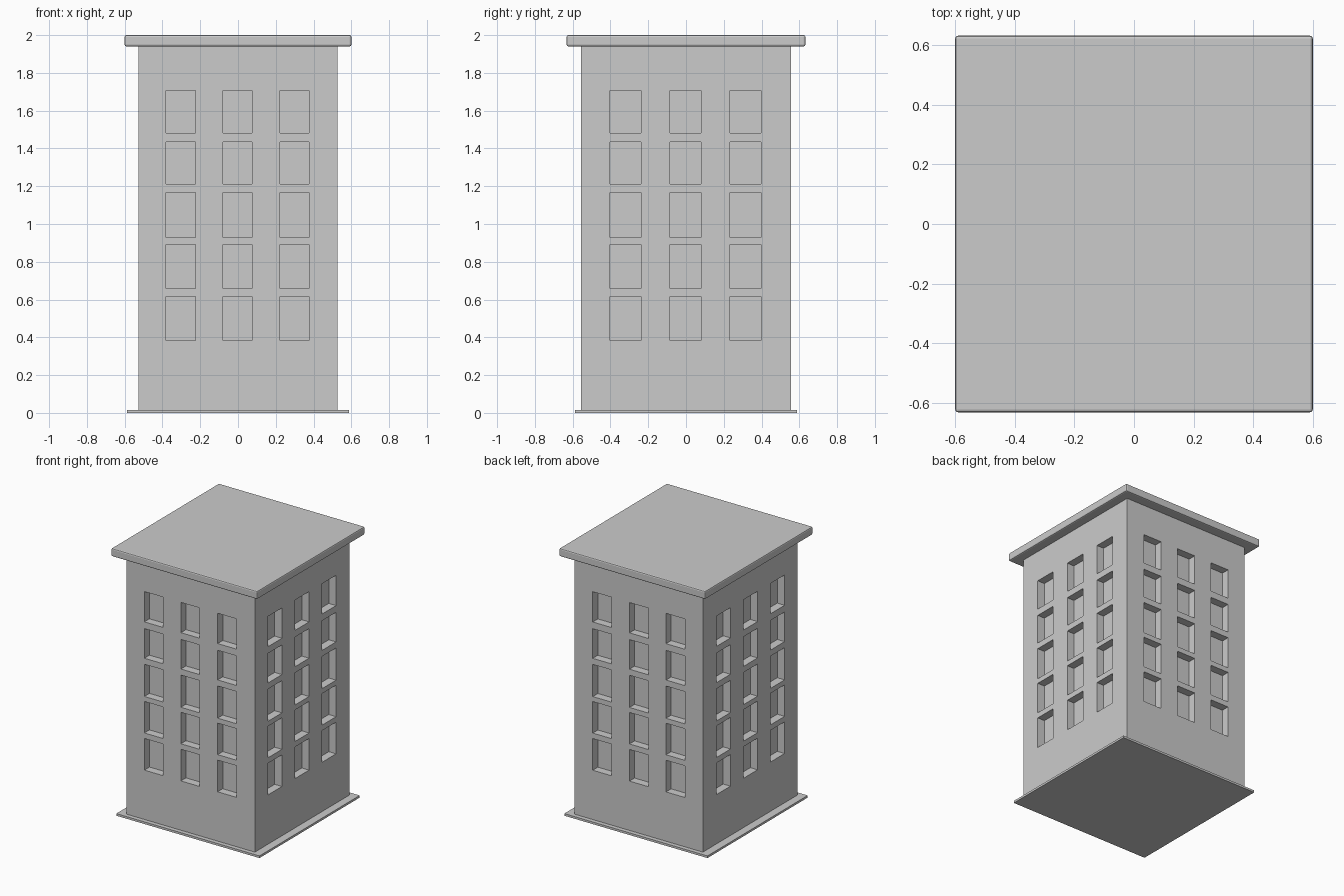
import bpy, bmesh
from mathutils import Vector

if "Cube" in bpy.data.objects:
    bpy.data.objects.remove(bpy.data.objects["Cube"])

FRONT_COLS = [(-0.38, -0.225), (-0.08, 0.075), (0.222, 0.377)]
SIDE_COLS = [(-0.403, -0.238), (-0.086, 0.08), (0.232, 0.397)]
ROWS = [(0.382, 0.617), (0.658, 0.892), (0.929, 1.168), (1.213, 1.433), (1.483, 1.708)]
DEPTH = 0.06


def box(name, half_x, half_y, z0, z1):
    bpy.ops.mesh.primitive_cube_add(size=1, location=(0, 0, (z0 + z1) / 2))
    ob = bpy.context.object
    ob.name = name
    ob.scale = (2 * half_x, 2 * half_y, z1 - z0)
    bpy.ops.object.transform_apply(location=True, rotation=False, scale=True)
    return ob


def inside(v, spans):
    return any(a < v < b for a, b in spans)


# Ground plinth
box("base_plate", 0.588, 0.588, 0, 0.016)

# Roof slab with softened edges
roof = box("roof_slab", 0.6, 0.632, 1.94, 2.0)
bev = roof.modifiers.new("soft_edges", 'BEVEL')
bev.width = 0.009
bev.segments = 2

# Tower walls: slice along window edges, then push the panes inward
tower = box("tower_walls", 0.528, 0.556, 0.01, 1.945)
bm = bmesh.new()
bm.from_mesh(tower.data)
for axis, spans in enumerate((FRONT_COLS, SIDE_COLS, ROWS)):
    normal = Vector([float(i == axis) for i in range(3)])
    for value in (v for span in spans for v in span):
        bmesh.ops.bisect_plane(bm, geom=bm.verts[:] + bm.edges[:] + bm.faces[:],
                               plane_co=normal * value, plane_no=normal)
bm.normal_update()
panes = []
for f in bm.faces:
    c, n = f.calc_center_median(), f.normal
    cols, across = (FRONT_COLS, c.x) if abs(n.y) > 0.5 else (SIDE_COLS, c.y)
    if abs(n.z) < 0.5 and inside(across, cols) and inside(c.z, ROWS):
        panes.append(f)
for f in bmesh.ops.extrude_discrete_faces(bm, faces=panes)["faces"]:
    f.normal_update()
    bmesh.ops.translate(bm, verts=f.verts[:], vec=-f.normal * DEPTH)
bmesh.ops.recalc_face_normals(bm, faces=bm.faces[:])
bm.to_mesh(tower.data)
bm.free()
